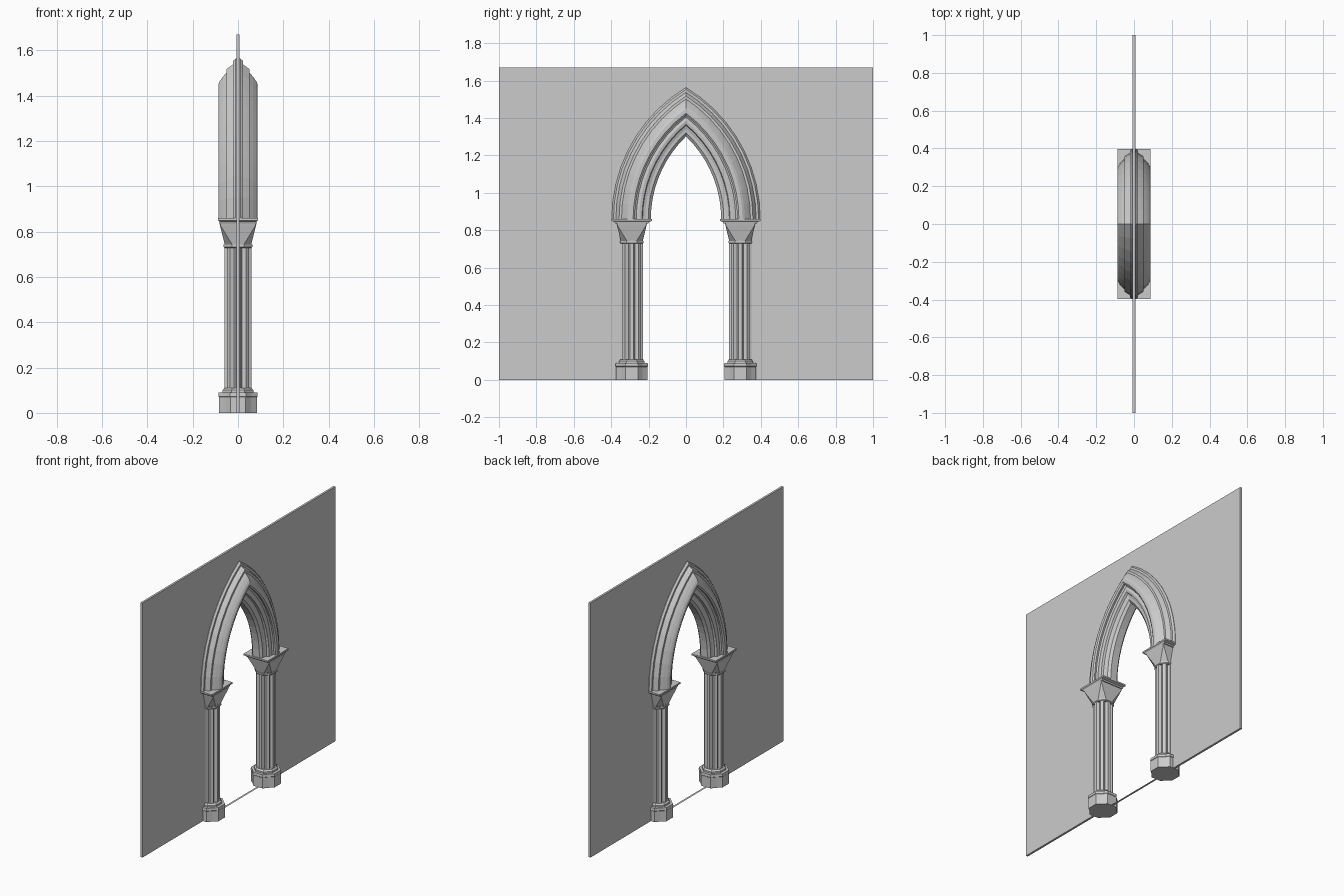
import bpy, bmesh
from math import sin, cos, acos, radians

if "Cube" in bpy.data.objects:
    bpy.data.objects.remove(bpy.data.objects["Cube"])

SPRING = 0.86      # height where the arch starts
C = 0.425          # arc centre offset of the two-centred arch
COL_Y = 0.29       # column axis
N = 9              # segments per half arch


def make(name, verts, faces):
    me = bpy.data.meshes.new(name)
    me.from_pydata(verts, [], faces)
    bm = bmesh.new()
    bm.from_mesh(me)
    bmesh.ops.recalc_face_normals(bm, faces=bm.faces)
    bm.to_mesh(me)
    bm.free()
    ob = bpy.data.objects.new(name, me)
    bpy.context.collection.objects.link(ob)
    return ob


def loft(name, rings, y0=0.0):
    """Stack equal-length plan outlines [(z, [(x, y)...])] into a closed solid."""
    n = len(rings[0][1])
    verts = [(x, y + y0, z) for z, plan in rings for x, y in plan]
    faces = [(r * n + i, r * n + (i + 1) % n, (r + 1) * n + (i + 1) % n, (r + 1) * n + i)
             for r in range(len(rings) - 1) for i in range(n)]
    faces += [tuple(range(n)), tuple(range(len(verts) - n, len(verts)))]
    return make(name, verts, faces)


def rect(hx, hy):
    return [(hx, -hy), (hx, hy), (-hx, hy), (-hx, -hy)]


def four_fold(quarter):
    out = []
    for k in range(4):
        c, s = ((1, 0), (0, 1), (-1, 0), (0, -1))[k]
        out += [(x * c - y * s, x * s + y * c) for x, y in quarter]
    return out


def scaled(plan, f):
    return [(x * f, y * f) for x, y in plan]


def octa(a, b):
    return four_fold([(a, -b), (a, b)])


def arc(a, j):
    """Point j (-N..N) on the pointed arch with half span a."""
    r = a + C
    t = acos(C / r) * (1 - abs(j) / N)
    side = 1 if j >= 0 else -1
    return side * (r * cos(t) - C), SPRING + r * sin(t)


# wall slab with the arched opening
outline = [(-1, 0), (-COL_Y, 0)] + [arc(COL_Y, j) for j in range(-N, N + 1)]
outline += [(COL_Y, 0), (1, 0), (1, 1.67), (-1, 1.67)]
T = 0.007
n = len(outline)
make("wall", [(x, y, z) for x in (-T, T) for y, z in outline],
     [tuple(range(n)), tuple(range(n, 2 * n))] +
     [(i, (i + 1) % n, (i + 1) % n + n, i + n) for i in range(n)])

# thin sill strip across the opening
make("sill_strip", [(-T, -COL_Y, 0), (T, -COL_Y, 0), (T, COL_Y, 0), (-T, COL_Y, 0)],
     [(0, 1, 2, 3)])

# moulded arch: half cross-section (x, half span) from outside to inside
half = [(0.010, 0.397), (0.022, 0.388), (0.022, 0.375), (0.034, 0.368), (0.050, 0.358),
        (0.050, 0.345), (0.066, 0.330), (0.080, 0.314), (0.087, 0.302), (0.087, 0.283),
        (0.080, 0.274), (0.067, 0.276), (0.060, 0.266), (0.064, 0.250), (0.060, 0.236),
        (0.046, 0.232), (0.040, 0.218), (0.038, 0.202), (0.024, 0.188)]
section = half + [(-x, a) for x, a in reversed(half)]
m = len(section)
verts = []
for j in range(-N, N + 1):
    for x, a in section:
        y, z = arc(a, j)
        verts.append((x, y, z))
make("arch_moulding", verts,
     [(j * m + i, j * m + (i + 1) % m, (j + 1) * m + (i + 1) % m, (j + 1) * m + i)
      for j in range(2 * N) for i in range(m)])

# plans for the columns
base_plan = four_fold([(0.087, -0.035), (0.087, 0.035), (0.062, 0.056), (0.056, 0.062)])
lobes = []
for k in range(8):
    for d, r in ((-9, 0.060), (9, 0.060), (22.5, 0.046)):
        ang = radians(45 * k + d)
        lobes.append((r * cos(ang), r * sin(ang)))

for side, tag in ((-1, "left"), (1, "right")):
    y = side * COL_Y
    # base block and its collar
    loft(tag + "_base", [(0, scaled(base_plan, 0.97)), (0.07, scaled(base_plan, 0.97)),
                         (0.073, base_plan), (0.09, scaled(base_plan, 0.98))], y)
    loft(tag + "_base_collar", [(0.088, octa(0.068, 0.028)), (0.100, octa(0.068, 0.028)),
                                (0.11, octa(0.060, 0.025))], y)
    # clustered shaft
    loft(tag + "_shaft", [(0.10, lobes), (0.745, lobes)], y)
    # neck ring and flared capital going from octagon to square
    loft(tag + "_neck_ring", [(0.728, octa(0.058, 0.025)), (0.733, octa(0.063, 0.027)),
                              (0.742, octa(0.063, 0.027))], y)
    loft(tag + "_capital", [(0.74, octa(0.058, 0.024)), (0.825, octa(0.079, 0.076)),
                            (0.838, octa(0.082, 0.080))], y)
    # stepped abacus
    loft(tag + "_abacus", [(0.836, rect(0.080, 0.088)), (0.844, rect(0.082, 0.092)),
                           (0.850, rect(0.088, 0.108)), (SPRING, rect(0.088, 0.108))], y)
